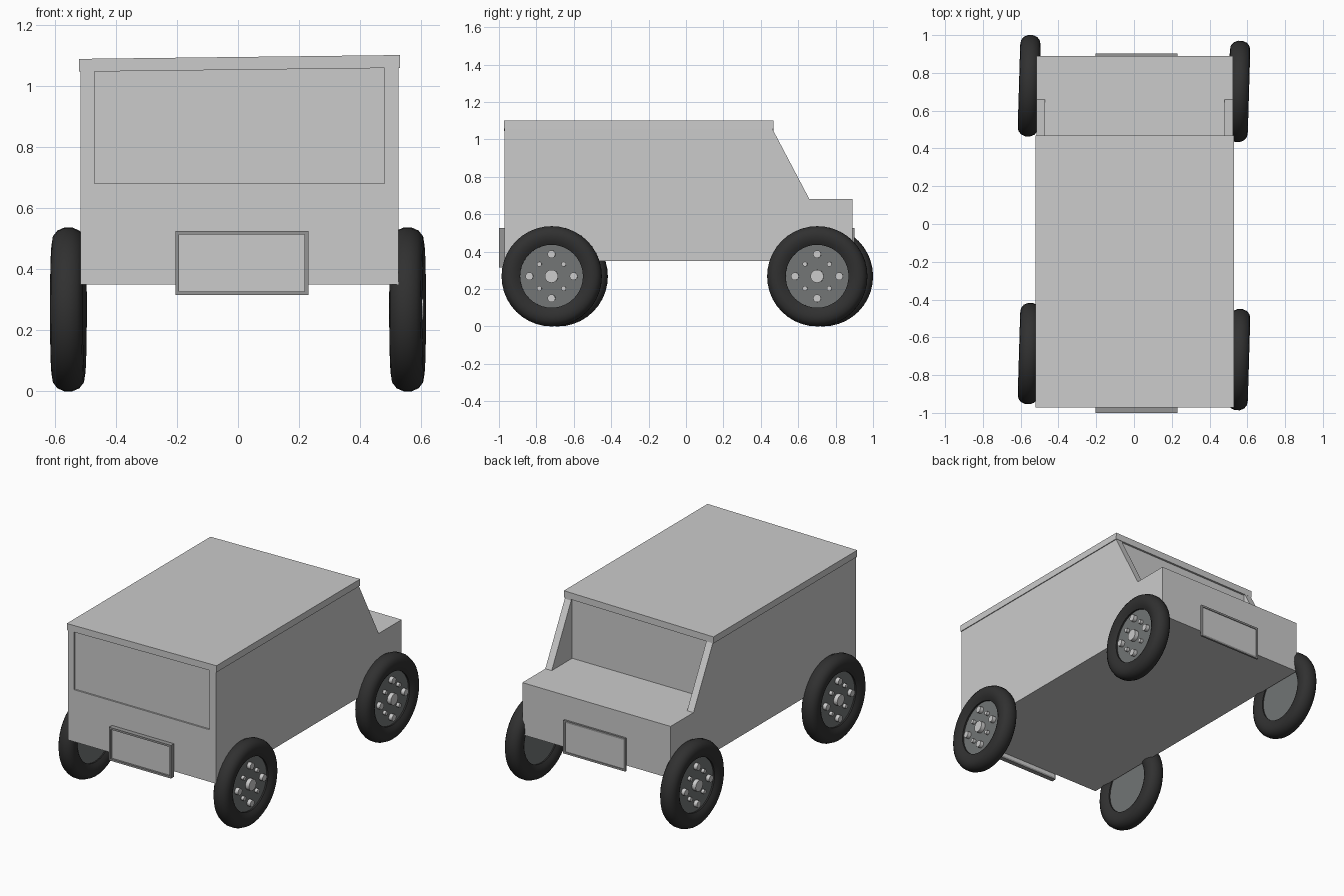
import bpy, bmesh, math
from mathutils import Matrix, Vector

if "Cube" in bpy.data.objects:
    bpy.data.objects.remove(bpy.data.objects["Cube"])


def material(name, c):
    m = bpy.data.materials.new(name)
    m.diffuse_color = (*c, 1)
    m.use_nodes = True
    m.node_tree.nodes["Principled BSDF"].inputs["Base Color"].default_value = m.diffuse_color
    return m


RUBBER = material("rubber", (0.03, 0.03, 0.03))
STEEL = material("dark_steel", (0.17, 0.18, 0.18))
TRIM = material("trim", (0.3, 0.3, 0.3))


def add(name, bm, mat=None, matrix=None, smooth=False):
    bmesh.ops.recalc_face_normals(bm, faces=bm.faces)
    me = bpy.data.meshes.new(name)
    bm.to_mesh(me)
    bm.free()
    ob = bpy.data.objects.new(name, me)
    bpy.context.collection.objects.link(ob)
    if mat:
        me.materials.append(mat)
    if matrix:
        ob.matrix_world = matrix
    if smooth:
        bpy.ops.object.select_all(action='DESELECT')
        ob.select_set(True)
        bpy.context.view_layer.objects.active = ob
        bpy.ops.object.shade_smooth_by_angle(angle=math.radians(40))
    return ob


def box_into(bm, lo, hi):
    lo, hi = Vector(lo), Vector(hi)
    m = Matrix.Translation((lo + hi) / 2) @ Matrix.Diagonal((*(hi - lo), 1))
    bmesh.ops.create_cube(bm, size=1, matrix=m)


def boxes(name, pairs, mat=None, matrix=None):
    bm = bmesh.new()
    for lo, hi in pairs:
        box_into(bm, lo, hi)
    return add(name, bm, mat, matrix)


def side_prism(name, pts, x0, x1):
    bm = bmesh.new()
    f = bm.faces.new([bm.verts.new((x0, y, z)) for y, z in pts])
    r = bmesh.ops.extrude_face_region(bm, geom=[f])
    for v in r["geom"]:
        if isinstance(v, bmesh.types.BMVert):
            v.co.x = x1
    return add(name, bm)


# body sides with sloping windscreen pillars
L, R, T = -0.515, 0.525, 0.045
profile = [(-0.97, 0.35), (0.89, 0.35), (0.89, 0.68), (0.66, 0.68),
           (0.465, 1.05), (0.465, 1.06), (-0.97, 1.06)]
side_prism("left_side", profile, L, L + T)
side_prism("right_side", profile, R - T, R)

# lower body with bonnet, and cabin with slightly recessed window panes
boxes("lower_body", [((L + T, -0.97, 0.35), (R - T, 0.89, 0.68))])
boxes("cabin", [((L + T, -0.96, 0.68), (R - T, 0.455, 1.06))])

# roof slab, slightly tilted
boxes("roof", [((-0.525, -0.7225, -0.021), (0.525, 0.7175, 0.021))],
      matrix=Matrix.Translation((0.005, -0.25, 1.073)) @ Matrix.Rotation(-0.012, 4, 'Y'))


# framed plates at both ends
def plate(name, y_in, y_out):
    x0, x1, z0, z1, w = -0.205, 0.23, 0.315, 0.525, 0.012
    ys = sorted((y_in, y_out))
    boxes(name + "_frame", [
        ((x0, ys[0], z0), (x1, ys[1], z0 + w)),
        ((x0, ys[0], z1 - w), (x1, ys[1], z1)),
        ((x0, ys[0], z0 + w), (x0 + w, ys[1], z1 - w)),
        ((x1 - w, ys[0], z0 + w), (x1, ys[1], z1 - w))], TRIM)
    ys = sorted((y_in, y_in + (y_out - y_in) * 0.6))
    boxes(name, [((x0 + w, ys[0], z0 + w), (x1 - w, ys[1], z1 - w))])


plate("front_plate", -0.97, -1.0)
plate("back_plate", 0.89, 0.902)


# wheels: local axis is x, outer side is +x
def rod(bm, x0, x1, r, y=0, z=0, n=16):
    m = Matrix.Translation(((x0 + x1) / 2, y, z)) @ Matrix.Rotation(math.pi / 2, 4, 'Y')
    bmesh.ops.create_cone(bm, cap_ends=True, segments=n, radius1=r, radius2=r,
                          depth=x1 - x0, matrix=m)


half = [(0.036, 0.168), (0.048, 0.188), (0.054, 0.215), (0.05, 0.24), (0.036, 0.258), (0.013, 0.268)]
section = half + [(-x, r) for x, r in reversed(half)]


def wheel(name, x, y):
    m = Matrix.Translation((x, y, 0.268)) @ Matrix.Rotation(math.radians(-1.7), 4, 'Z')
    if x < 0:
        m = m @ Matrix.Rotation(math.pi, 4, 'Z')
    # tyre
    bm = bmesh.new()
    vs = [bm.verts.new((px, 0, r)) for px, r in section]
    es = [bm.edges.new((vs[i], vs[(i + 1) % len(vs)])) for i in range(len(vs))]
    bmesh.ops.spin(bm, geom=vs + es, axis=(1, 0, 0), cent=(0, 0, 0),
                   angle=2 * math.pi, steps=40, use_duplicate=False)
    bmesh.ops.remove_doubles(bm, verts=bm.verts, dist=1e-5)
    add(name + "_tyre", bm, RUBBER, m, True)
    # hub disc
    bm = bmesh.new()
    rod(bm, -0.028, 0.026, 0.17, n=40)
    add(name + "_disc", bm, STEEL, m, True)
    # centre cap with large and small bolts
    bm = bmesh.new()
    rod(bm, 0.02, 0.052, 0.035, n=24)
    for i in range(4):
        a = i * math.pi / 2
        b = a + math.pi / 4
        rod(bm, 0.02, 0.05, 0.021, 0.118 * math.cos(a), 0.118 * math.sin(a))
        rod(bm, 0.02, 0.045, 0.013, 0.092 * math.cos(b), 0.092 * math.sin(b))
    add(name + "_bolts", bm, None, m, True)


for side, x, ys in (("right", 0.555, (-0.718, 0.702)), ("left", -0.555, (-0.686, 0.732))):
    for end, y in zip(("front", "back"), ys):
        wheel(f"{end}_{side}_wheel", x, y)
